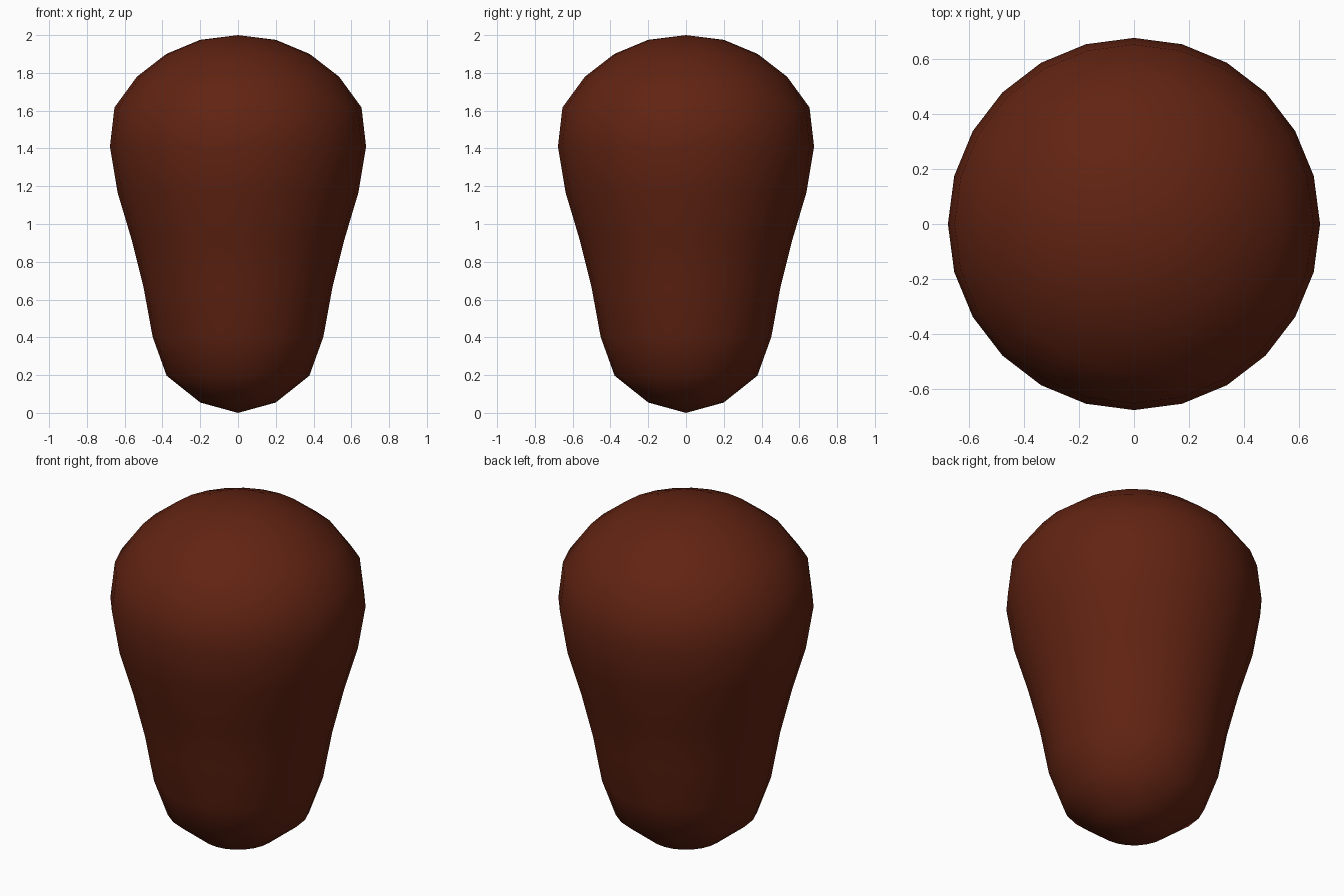
import bpy, bmesh, math

if "Cube" in bpy.data.objects:
    bpy.data.objects.remove(bpy.data.objects["Cube"])

# Half outline from bottom pole to top pole: (radius, height)
PROFILE = [(0, 0), (0.2, 0.055), (0.378, 0.197), (0.452, 0.403), (0.5, 0.665),
           (0.563, 0.917), (0.637, 1.165), (0.678, 1.41), (0.654, 1.617),
           (0.535, 1.78), (0.38, 1.9), (0.2, 1.975), (0, 2)]
SIDES = 24


def lathe(name, profile, sides):
    bm = bmesh.new()
    verts = [bm.verts.new((r, 0, z)) for r, z in profile]
    edges = [bm.edges.new(pair) for pair in zip(verts, verts[1:])]
    bmesh.ops.spin(bm, geom=verts + edges, cent=(0, 0, 0), axis=(0, 0, 1),
                   angle=math.tau, steps=sides)
    bmesh.ops.remove_doubles(bm, verts=bm.verts[:], dist=0.0005)
    bmesh.ops.recalc_face_normals(bm, faces=bm.faces[:])
    for f in bm.faces:
        f.smooth = True
    mesh = bpy.data.meshes.new(name)
    bm.to_mesh(mesh)
    bm.free()
    obj = bpy.data.objects.new(name, mesh)
    bpy.context.collection.objects.link(obj)
    return obj


# Rounded body, wider at the top
body = lathe("body", PROFILE, SIDES)
brown = bpy.data.materials.new("dark_brown")
brown.diffuse_color = (0.12, 0.017, 0.006, 1)
brown.use_nodes = True
brown.node_tree.nodes["Principled BSDF"].inputs["Base Color"].default_value = brown.diffuse_color
body.data.materials.append(brown)
